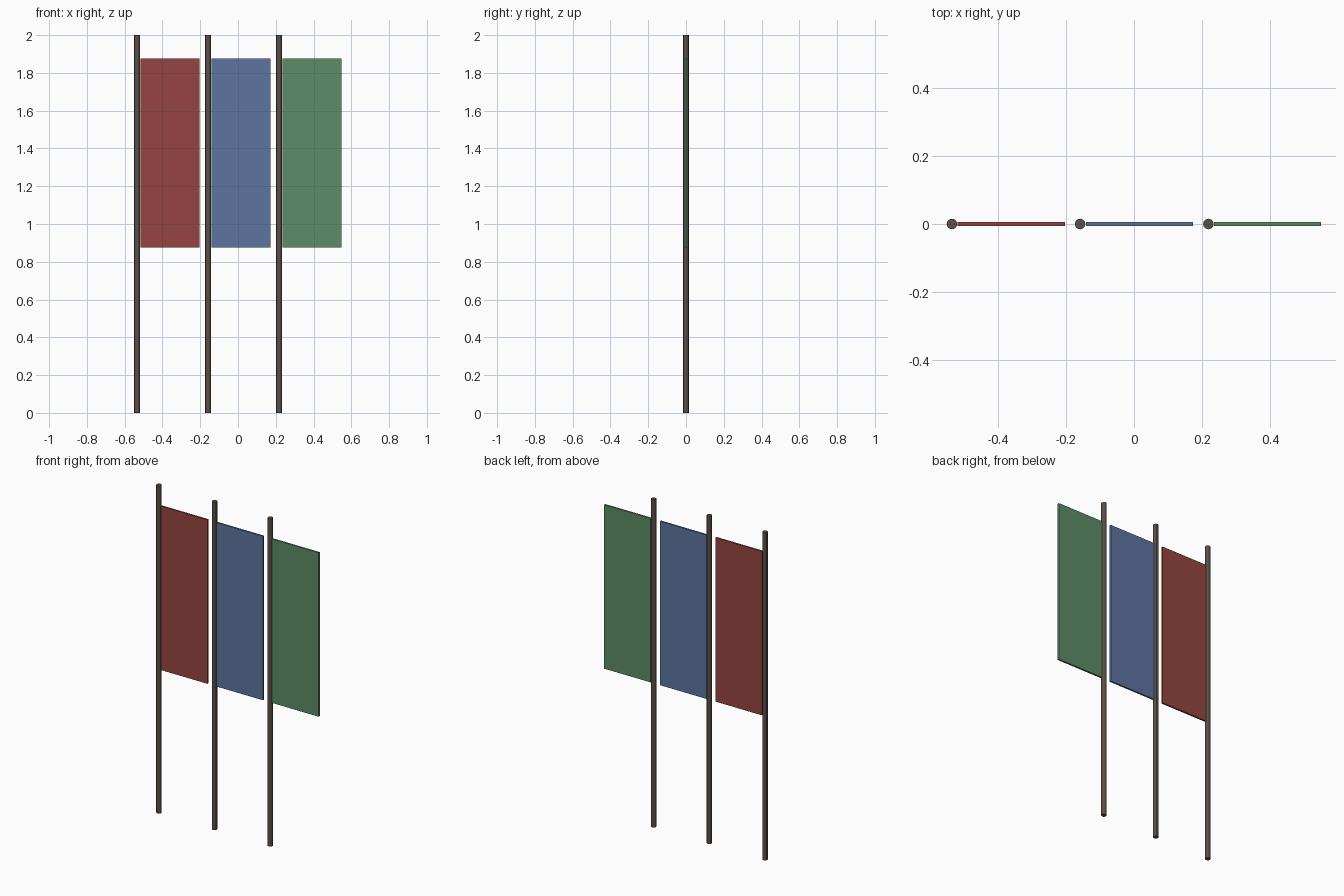
import bpy

if "Cube" in bpy.data.objects:
    bpy.data.objects.remove(bpy.data.objects["Cube"])

POLE_R, POLE_H = 0.0155, 2.0
PANEL_W, PANEL_H, PANEL_T = 0.314, 1.0, 0.0115
PANEL_Z = 1.376
SPACING = 0.376
FIRST_X = -0.534


def material(name, rgb):
    mat = bpy.data.materials.new(name)
    mat.diffuse_color = (*rgb, 1.0)
    mat.use_nodes = True
    mat.node_tree.nodes["Principled BSDF"].inputs["Base Color"].default_value = mat.diffuse_color
    return mat


def finish(name, mat):
    ob = bpy.context.object
    ob.name = name
    ob.data.materials.append(mat)
    return ob


pole_mat = material("dark_metal", (0.10, 0.08, 0.065))
colours = {
    "red": (0.30, 0.06, 0.052),
    "blue": (0.11, 0.175, 0.35),
    "green": (0.11, 0.26, 0.135),
}

for i, (colour, rgb) in enumerate(colours.items()):
    x = FIRST_X + i * SPACING

    # Upright pole
    bpy.ops.mesh.primitive_cylinder_add(vertices=12, radius=POLE_R, depth=POLE_H,
                                        location=(x, 0, POLE_H / 2))
    finish(f"{colour}_flag_pole", pole_mat)
    bpy.ops.object.shade_smooth_by_angle()

    # Thin flag panel to the right of its pole
    bpy.ops.mesh.primitive_cube_add(size=1, location=(x + 0.017 + PANEL_W / 2, 0, PANEL_Z))
    panel = finish(f"{colour}_flag_panel", material(f"{colour}_cloth", rgb))
    panel.scale = (PANEL_W, PANEL_T, PANEL_H)
    bpy.ops.object.transform_apply(location=False, rotation=False, scale=True)
